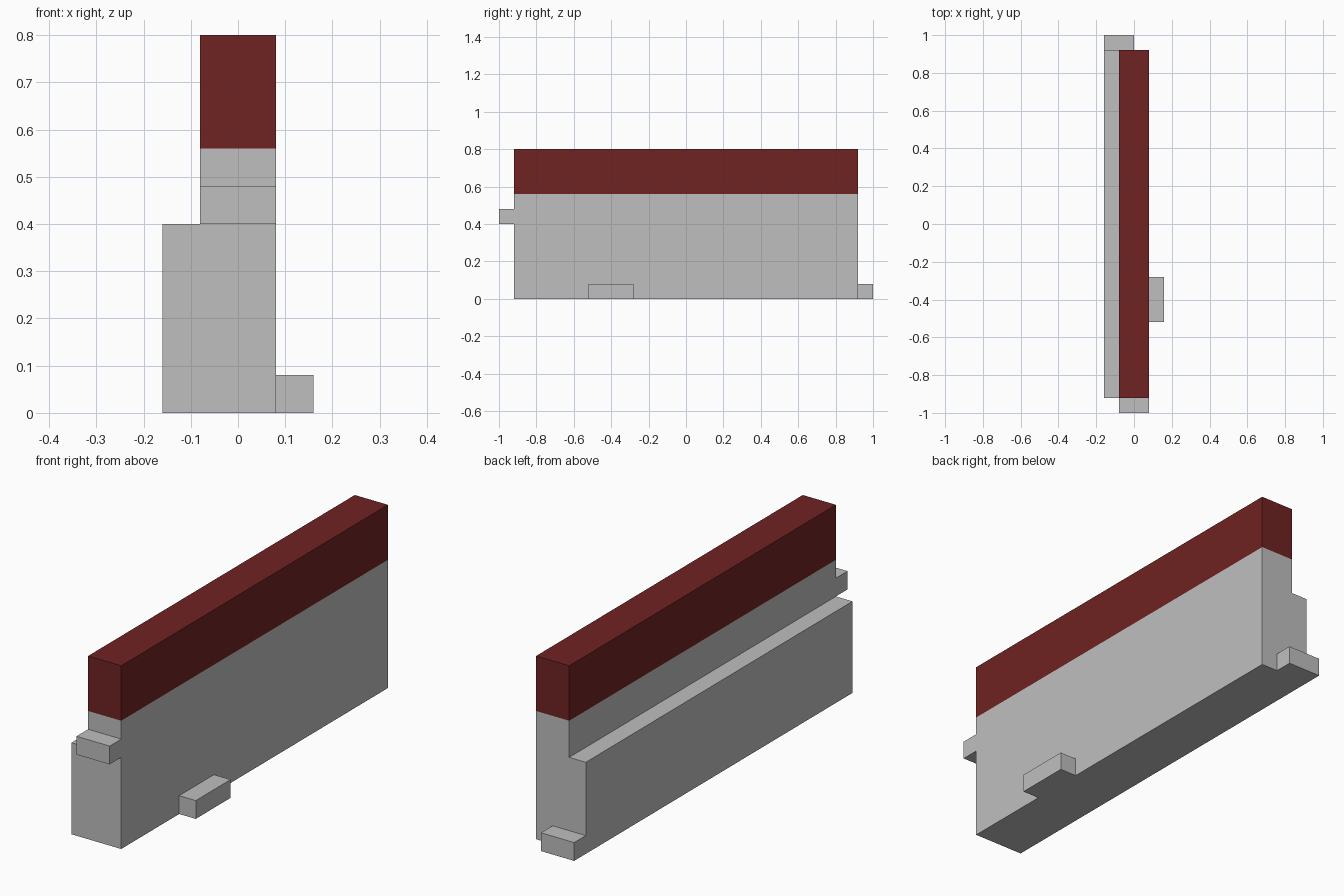
import bpy
import bmesh
from mathutils import Vector

default = bpy.data.objects.get("Cube")
if default:
    bpy.data.objects.remove(default, do_unlink=True)


def make_material(name, colour):
    mat = bpy.data.materials.new(name)
    mat.use_nodes = True
    mat.diffuse_color = colour
    mat.node_tree.nodes["Principled BSDF"].inputs["Base Color"].default_value = colour
    return mat


grey = make_material("light grey", (0.52, 0.52, 0.52, 1))
red = make_material("dark red", (0.162, 0.016, 0.016, 1))


def finish(name, bm, materials):
    bmesh.ops.recalc_face_normals(bm, faces=bm.faces)
    mesh = bpy.data.meshes.new(name)
    bm.to_mesh(mesh)
    bm.free()
    for mat in materials:
        mesh.materials.append(mat)
    obj = bpy.data.objects.new(name, mesh)
    bpy.context.collection.objects.link(obj)
    return obj


def box(name, low, high, mat):
    low, high = Vector(low), Vector(high)
    bm = bmesh.new()
    bmesh.ops.create_cube(bm, size=1)
    bmesh.ops.scale(bm, vec=high - low, verts=bm.verts)
    bmesh.ops.translate(bm, vec=(low + high) / 2, verts=bm.verts)
    return finish(name, bm, [mat])


# Stepped wall: an L-shaped end profile extruded along its length
half_length = 0.92
band_height = 0.56
profile = [(-0.16, 0), (0.08, 0), (0.08, 0.8), (-0.08, 0.8), (-0.08, 0.4), (-0.16, 0.4)]
bm = bmesh.new()
end = bm.faces.new([bm.verts.new((x, -half_length, z)) for x, z in profile])
extruded = bmesh.ops.extrude_face_region(bm, geom=[end], use_keep_orig=True)
moved = [v for v in extruded["geom"] if isinstance(v, bmesh.types.BMVert)]
bmesh.ops.translate(bm, vec=(0, 2 * half_length, 0), verts=moved)

# Red upper band, cut into the wall by height
bmesh.ops.bisect_plane(bm, geom=bm.verts[:] + bm.edges[:] + bm.faces[:],
                       plane_co=(0, 0, band_height), plane_no=(0, 0, 1))
for face in bm.faces:
    face.material_index = int(face.calc_center_median().z > band_height)
finish("stepped_wall", bm, [grey, red])

# Small projecting tabs
box("front_tab", (-0.08, -1, 0.4), (0.08, -0.92, 0.48), grey)
box("back_tab", (-0.16, 0.92, 0), (0, 1, 0.08), grey)
box("left_side_tab", (0.08, -0.52, 0), (0.16, -0.28, 0.08), grey)
